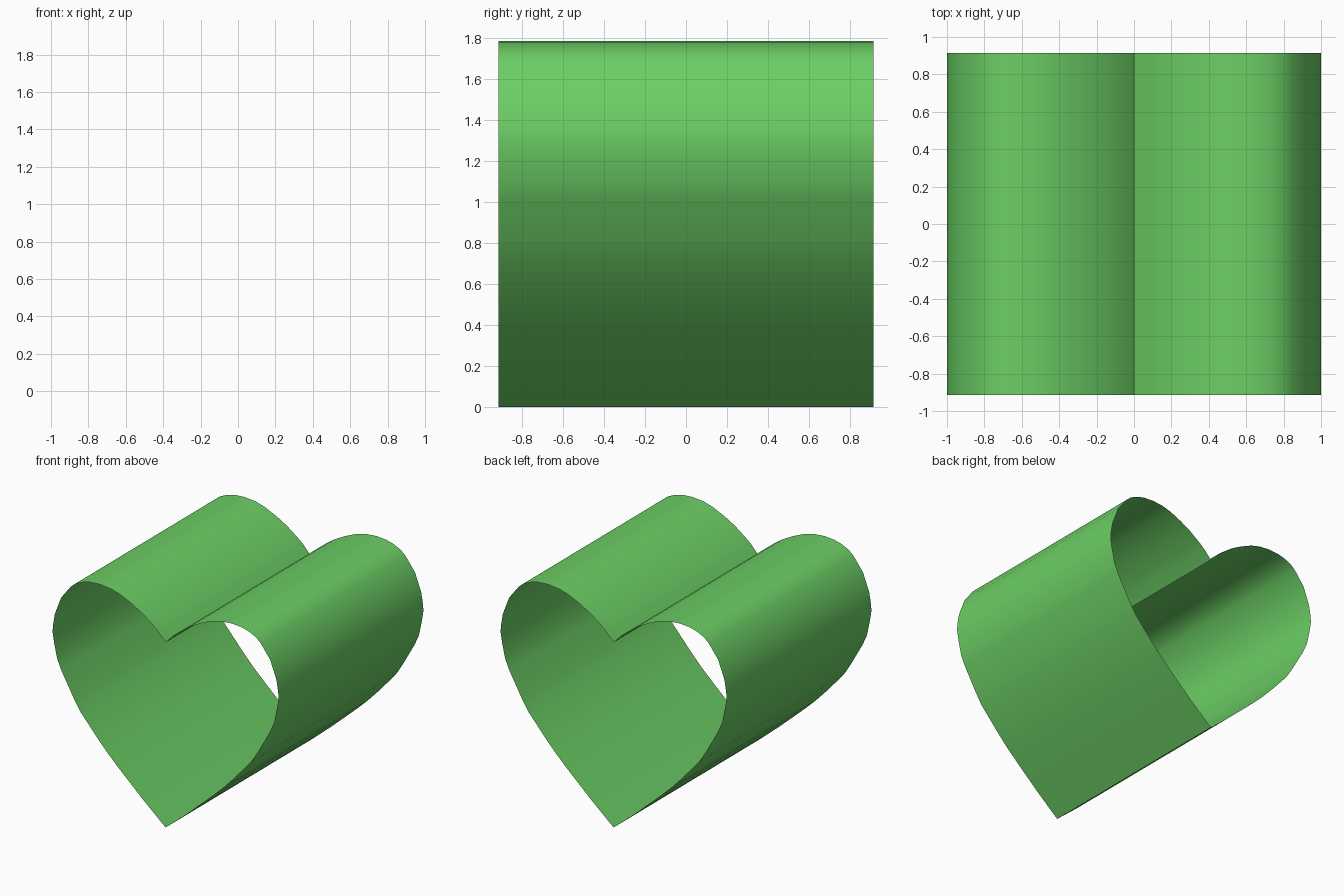
import bpy, bmesh, math

if "Cube" in bpy.data.objects:
    bpy.data.objects.remove(bpy.data.objects["Cube"])

HALF_DEPTH = 0.915

# Right half of the heart outline (x, z), from bottom tip to top notch
half = [(0, 0), (0.2, 0.17), (0.41, 0.36), (0.51, 0.455), (0.60, 0.55),
        (0.755, 0.725), (0.815, 0.82), (0.925, 1.015), (0.96, 1.095),
        (0.985, 1.21), (1.0, 1.30), (0.995, 1.36), (0.98, 1.445),
        (0.925, 1.59), (0.84, 1.70), (0.80, 1.735), (0.735, 1.765),
        (0.67, 1.782), (0.585, 1.788), (0.49, 1.78), (0.405, 1.757),
        (0.30, 1.71), (0.21, 1.66), (0.12, 1.595), (0.065, 1.55), (0, 1.48)]
outline = half + [(-x, z) for x, z in half[-2:0:-1]]

# Open heart-shaped tube: thin wall swept straight along y
bm = bmesh.new()
front = [bm.verts.new((x, -HALF_DEPTH, z)) for x, z in outline]
back = [bm.verts.new((x, HALF_DEPTH, z)) for x, z in outline]
n = len(outline)
for i in range(n):
    j = (i + 1) % n
    bm.faces.new((front[i], front[j], back[j], back[i]))
mesh = bpy.data.meshes.new("heart_tube")
bm.to_mesh(mesh)
bm.free()
heart = bpy.data.objects.new("heart_tube", mesh)
bpy.context.collection.objects.link(heart)

# Green material
green = bpy.data.materials.new("green")
green.diffuse_color = (0.15, 0.62, 0.13, 1)
green.use_nodes = True
green.node_tree.nodes["Principled BSDF"].inputs["Base Color"].default_value = green.diffuse_color
mesh.materials.append(green)

# Smooth wall with crisp tip and notch
bpy.context.view_layer.objects.active = heart
heart.select_set(True)
bpy.ops.object.shade_smooth_by_angle(angle=math.radians(40))
